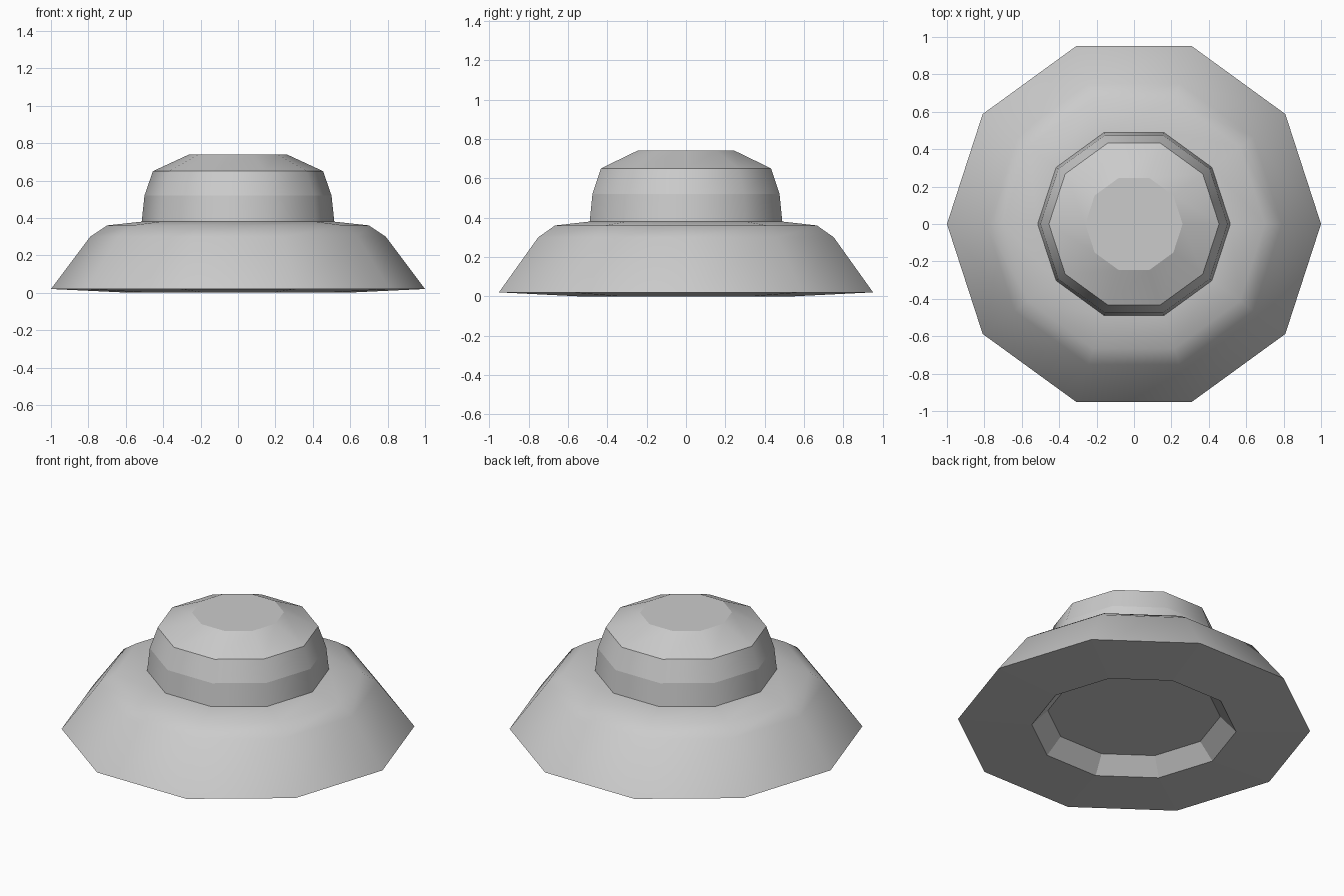
import bpy, bmesh
from math import cos, sin, tau

if "Cube" in bpy.data.objects:
    bpy.data.objects.remove(bpy.data.objects["Cube"])

SIDES = 10


def lathe(name, profile, smooth_bands=(), sharp_rings=(), cap=False):
    """Revolve (radius, z) points into a ten-sided shell, optionally capping the last ring."""
    bm = bmesh.new()
    rings = [[bm.verts.new((r * cos(tau * i / SIDES), r * sin(tau * i / SIDES), z))
              for i in range(SIDES)] for r, z in profile]
    for b, (low, high) in enumerate(zip(rings, rings[1:])):
        for i in range(SIDES):
            j = (i + 1) % SIDES
            face = bm.faces.new((low[i], low[j], high[j], high[i]))
            face.smooth = b in smooth_bands
    if cap:
        bm.faces.new(rings[-1])
    for k in sharp_rings:
        for i in range(SIDES):
            edge = bm.edges.get((rings[k][i], rings[k][(i + 1) % SIDES]))
            edge.smooth = False
    mesh = bpy.data.meshes.new(name)
    bm.to_mesh(mesh)
    bm.free()
    obj = bpy.data.objects.new(name, mesh)
    bpy.context.collection.objects.link(obj)
    return obj


# Wide flared skirt with softly rounded shoulder
lathe("flared_skirt", [(1.0, 0.02), (0.79, 0.30), (0.70, 0.36), (0.515, 0.38)],
      smooth_bands=(0, 1, 2))

# Upper drum with chamfered, flat top
lathe("top_drum", [(0.515, 0.38), (0.50, 0.52), (0.455, 0.65), (0.26, 0.74)],
      smooth_bands=(0, 1, 2), sharp_rings=(1, 2, 3), cap=True)

# Shallow underside with central recess (profile runs inward, so normals face down)
base = lathe("underside", [(0.49, 0.095), (0.58, 0.0), (1.0, 0.02)])
bm = bmesh.new()
bm.from_mesh(base.data)
inner = [e for e in bm.edges if e.is_boundary and e.verts[0].co.z > 0.05]
bmesh.ops.contextual_create(bm, geom=inner)
for face in bm.faces:
    face.normal_update()
    if face.normal.z > 0:
        face.normal_flip()
bm.to_mesh(base.data)
bm.free()
